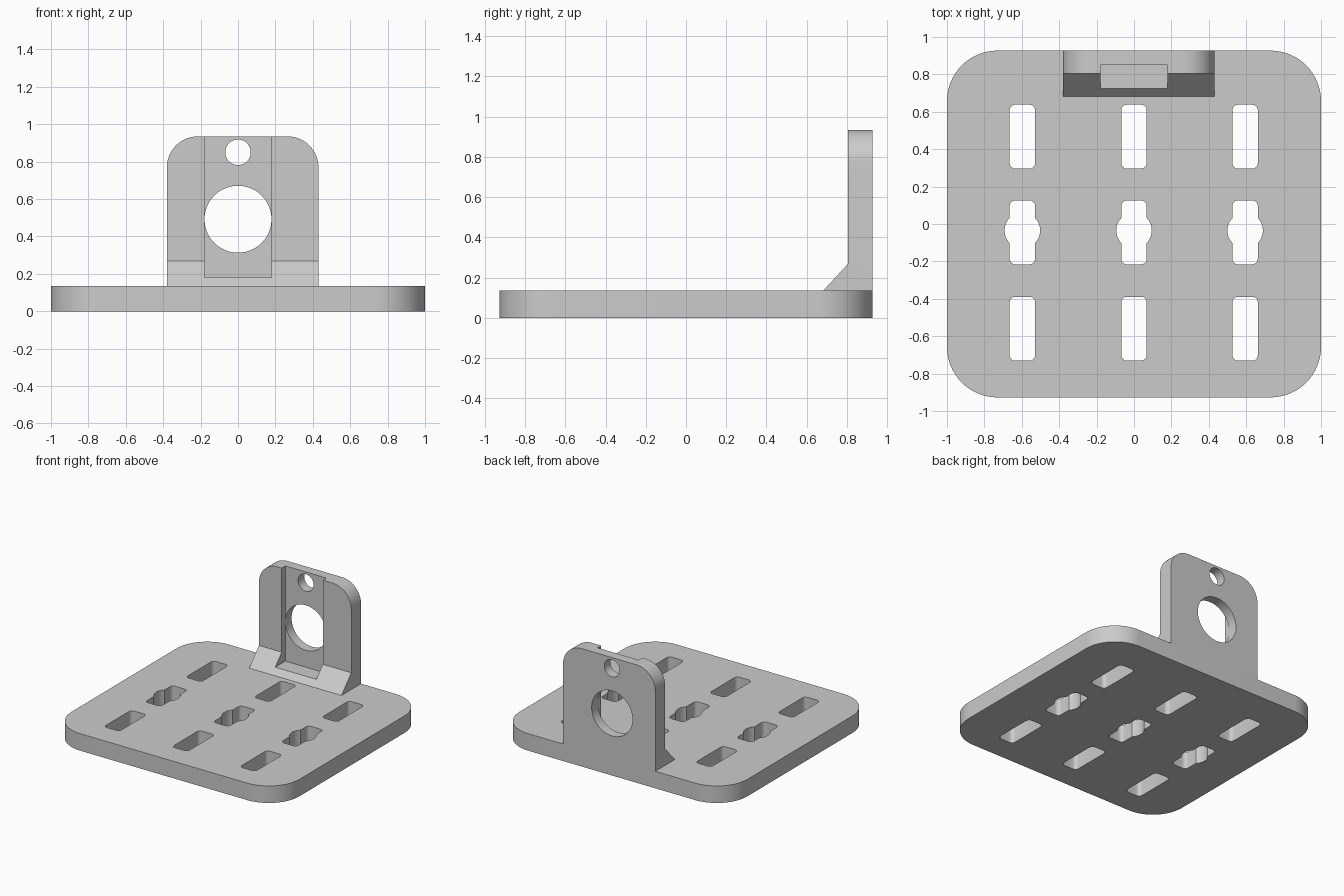
import bpy, bmesh
from mathutils import Matrix, Vector

default = bpy.data.objects.get("Cube")
if default:
    bpy.data.objects.remove(default)

# Single flat colour
grey = bpy.data.materials.new("plain grey")
grey.use_nodes = True
colour = (0.6, 0.6, 0.6, 1)
grey.diffuse_color = colour
grey.node_tree.nodes["Principled BSDF"].inputs["Base Color"].default_value = colour


def make_object(name, bm):
    bmesh.ops.recalc_face_normals(bm, faces=bm.faces)
    mesh = bpy.data.meshes.new(name)
    bm.to_mesh(mesh)
    bm.free()
    mesh.materials.append(grey)
    obj = bpy.data.objects.new(name, mesh)
    bpy.context.collection.objects.link(obj)
    return obj


def round_edges(bm, test, radius, segments):
    edges = [e for e in bm.edges if test(e)]
    bmesh.ops.bevel(bm, geom=edges, offset=radius, segments=segments,
                    profile=0.5, affect='EDGES')


def box(name, low, high, radius=0, segments=8):
    """Box between two corners, with optional rounded upright edges."""
    low, high = Vector(low), Vector(high)
    bm = bmesh.new()
    bmesh.ops.create_cube(bm, size=1)
    for v in bm.verts:
        v.co = (low + high) / 2 + v.co * (high - low)
    if radius:
        round_edges(bm, lambda e: abs(e.verts[0].co.z - e.verts[1].co.z) > 0.01,
                    radius, segments)
    return make_object(name, bm)


def cylinder(name, centre, radius, length, axis):
    bm = bmesh.new()
    turn = Matrix.Rotation(1.5707963, 4, 'X') if axis == 'Y' else Matrix()
    bmesh.ops.create_cone(bm, cap_ends=True, segments=48, radius1=radius,
                          radius2=radius, depth=length,
                          matrix=Matrix.Translation(centre) @ turn)
    return make_object(name, bm)


def cut(target, cutter):
    cutter.hide_render = True
    mod = target.modifiers.new("cut", 'BOOLEAN')
    mod.operation = 'DIFFERENCE'
    mod.solver = 'EXACT'
    mod.object = cutter
    bpy.context.view_layer.objects.active = target
    bpy.ops.object.modifier_apply(modifier=mod.name)
    bpy.data.objects.remove(cutter)


# Base plate with rounded corners
THICK, BACK = 0.135, 0.927
base = box("base_plate", (-1, -BACK, 0), (1, BACK, THICK), 0.27, 16)

# Grid of slots; the middle row has a round bulge
for x in (-0.597, 0, 0.594):
    for y in (-0.56, -0.045, 0.467):
        cut(base, box("slot_cutter", (x - 0.068, y - 0.171, -0.1),
                      (x + 0.068, y + 0.171, 0.3), 0.03, 5))
    cut(base, cylinder("bulge_cutter", (x, -0.035, 0.1), 0.095, 0.5, 'Z'))

# Upright bracket: side profile with a sloped foot, extruded across
LEFT, RIGHT, TOP = 0.43, -0.38, 0.935
profile = [(0.682, THICK), (0.805, 0.268), (0.805, TOP), (BACK, TOP), (BACK, THICK)]
bm = bmesh.new()
side = bm.faces.new([bm.verts.new((RIGHT, y, z)) for y, z in profile])
swept = bmesh.ops.extrude_face_region(bm, geom=[side])["geom"]
for v in swept:
    if isinstance(v, bmesh.types.BMVert):
        v.co.x = LEFT
round_edges(bm, lambda e: all(v.co.z > TOP - 0.01 for v in e.verts)
            and abs(e.verts[0].co.y - e.verts[1].co.y) > 0.01, 0.165, 14)
bracket = make_object("upright_bracket", bm)

# Recessed channel in the front, then the two round holes
cut(bracket, box("channel_cutter", (-0.18, 0.5, 0.18), (0.18, 0.85, 1.2)))
cut(bracket, cylinder("large_hole_cutter", (0, 0.85, 0.492), 0.179, 0.6, 'Y'))
cut(bracket, cylinder("small_hole_cutter", (0, 0.85, 0.85), 0.068, 0.6, 'Y'))

# Smooth the rounded walls, keep the hard edges
bpy.ops.object.select_all(action='DESELECT')
for obj in (base, bracket):
    obj.select_set(True)
bpy.context.view_layer.objects.active = base
bpy.ops.object.shade_smooth_by_angle(angle=0.5)
